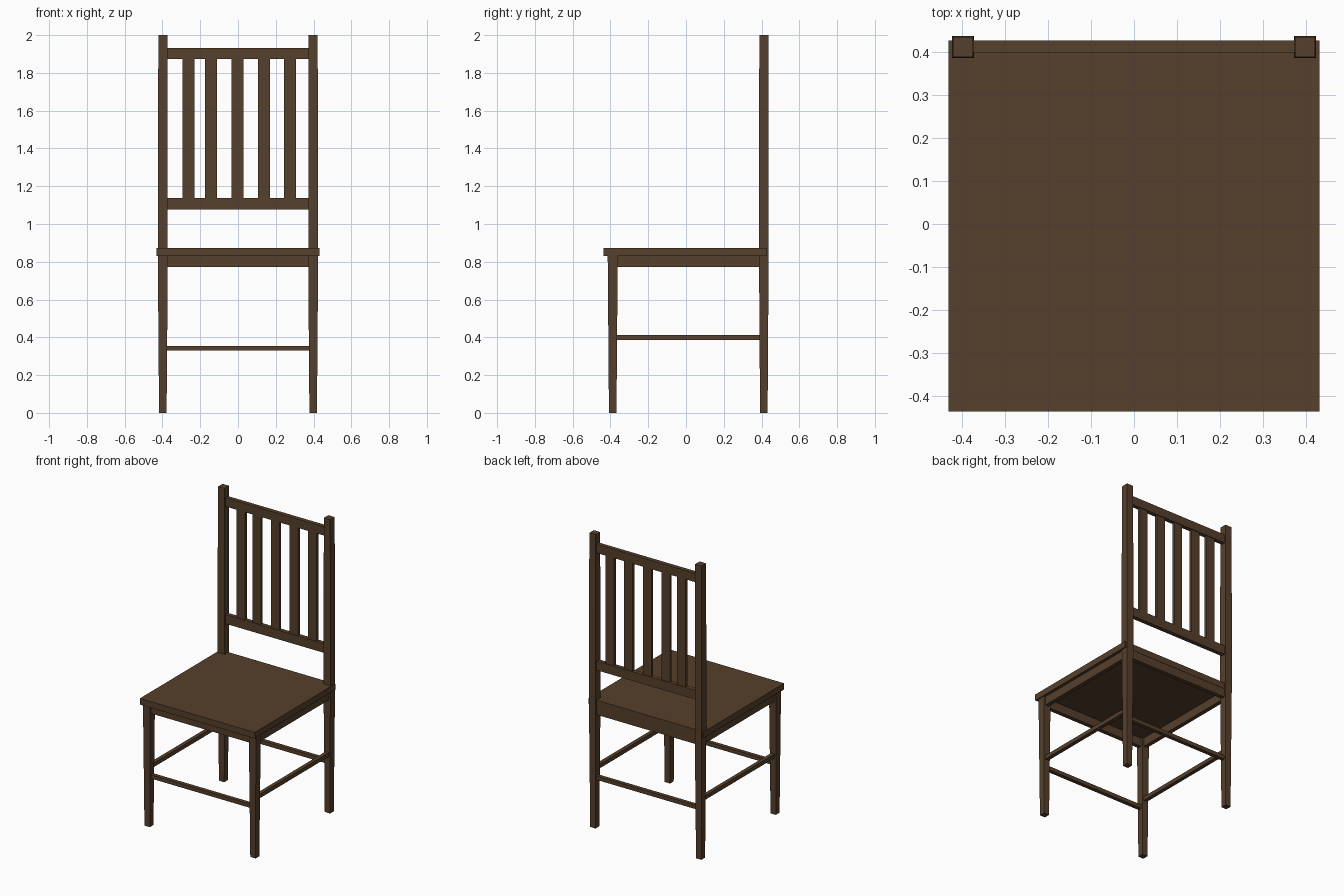
import bpy, bmesh

if "Cube" in bpy.data.objects:
    bpy.data.objects.remove(bpy.data.objects["Cube"])

wood = bpy.data.materials.new("dark_brown_wood")
wood.diffuse_color = (0.092, 0.051, 0.025, 1)
wood.use_nodes = True
wood.node_tree.nodes["Principled BSDF"].inputs["Base Color"].default_value = wood.diffuse_color


def finish(name, bm):
    bmesh.ops.recalc_face_normals(bm, faces=bm.faces)
    me = bpy.data.meshes.new(name)
    bm.to_mesh(me)
    bm.free()
    me.materials.append(wood)
    ob = bpy.data.objects.new(name, me)
    bpy.context.collection.objects.link(ob)
    return ob


def box(name, x0, x1, y0, y1, z0, z1):
    bm = bmesh.new()
    bmesh.ops.create_cube(bm, size=1)
    for v in bm.verts:
        v.co.x = x0 if v.co.x < 0 else x1
        v.co.y = y0 if v.co.y < 0 else y1
        v.co.z = z0 if v.co.z < 0 else z1
    return finish(name, bm)


def square_post(name, cx, cy, stations):
    """Square post lofted through (z, half width) stations."""
    bm = bmesh.new()
    rings = [[bm.verts.new((cx + sx * h, cy + sy * h, z))
              for sx, sy in ((-1, -1), (1, -1), (1, 1), (-1, 1))]
             for z, h in stations]
    for a, b in zip(rings, rings[1:]):
        for i in range(4):
            j = (i + 1) % 4
            bm.faces.new((a[i], a[j], b[j], b[i]))
    bm.faces.new(rings[0])
    bm.faces.new(rings[-1])
    return finish(name, bm)


# seat board
box("seat", -0.432, 0.432, -0.437, 0.428, 0.83, 0.872)

# legs, side aprons and side stretchers, mirrored left and right
for side, s in (("left", -1), ("right", 1)):
    square_post("back_post_" + side, s * 0.398, 0.412,
                [(0, 0.020), (0.83, 0.0255), (1.5, 0.0255), (2.0, 0.0235)])
    square_post("front_leg_" + side, s * 0.398, -0.388,
                [(0, 0.020), (0.83, 0.0265)])
    xs = sorted((s * 0.384, s * 0.412))
    box("side_apron_" + side, *xs, -0.375, 0.40, 0.772, 0.83)
    xs = sorted((s * 0.385, s * 0.411))
    box("side_stretcher_" + side, *xs, -0.38, 0.405, 0.386, 0.413)

# front and back aprons and stretchers
for end, y in (("front", -0.388), ("back", 0.412)):
    box(end + "_apron", -0.39, 0.39, y - 0.014, y + 0.014, 0.772, 0.83)
    box(end + "_stretcher", -0.39, 0.39, y - 0.013, y + 0.013, 0.329, 0.355)

# backrest rails
box("lower_back_rail", -0.39, 0.39, 0.399, 0.428, 1.076, 1.138)
box("upper_back_rail", -0.39, 0.39, 0.399, 0.428, 1.873, 1.932)

# backrest slats
for i, x in enumerate((-0.262, -0.143, -0.003, 0.137, 0.276)):
    box(f"back_slat_{i + 1}", x - 0.032, x + 0.032, 0.404, 0.423, 1.12, 1.89)
